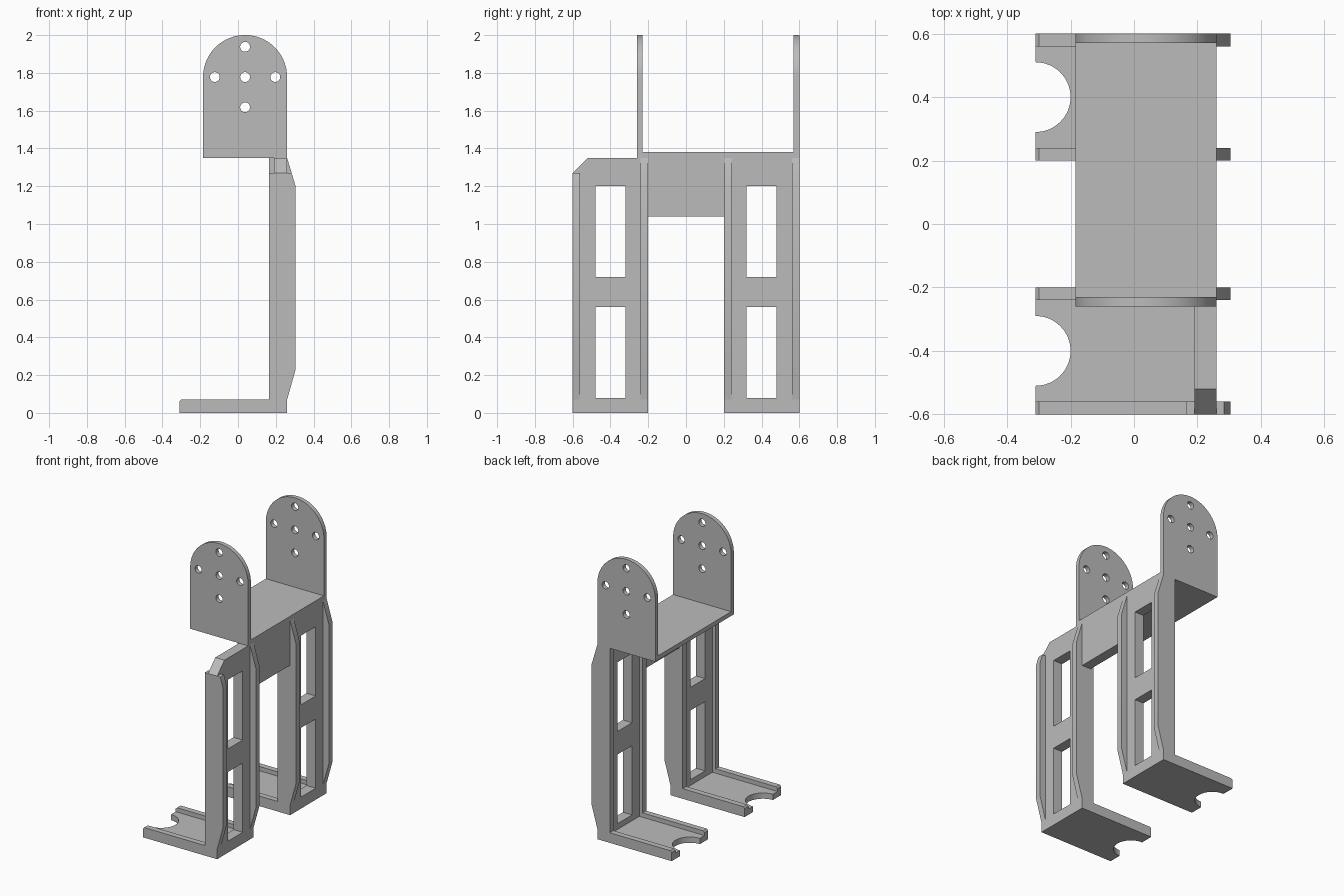
import bpy, bmesh
from math import pi, cos, sin
from mathutils import Matrix, Vector

if "Cube" in bpy.data.objects:
    bpy.data.objects.remove(bpy.data.objects["Cube"])

grey = bpy.data.materials.new("Light grey")
grey.use_nodes = True
colour = (0.5, 0.5, 0.5, 1)
grey.diffuse_color = colour
grey.node_tree.nodes["Principled BSDF"].inputs["Base Color"].default_value = colour

# Axes of each drawing plane: sketch x, sketch y, thickness direction
PLANES = {
    "XY": ((1, 0, 0), (0, 1, 0), (0, 0, 1)),
    "XZ": ((1, 0, 0), (0, 0, 1), (0, 1, 0)),
    "YZ": ((0, 1, 0), (0, 0, 1), (1, 0, 0)),
}


def arc(cx, cy, r, start, end, n):
    return [(cx + r * cos(start + (end - start) * i / n),
             cy + r * sin(start + (end - start) * i / n)) for i in range(n + 1)]


def rect(x0, x1, y0, y1):
    return [(x0, y0), (x1, y0), (x1, y1), (x0, y1)]


def plate(name, plane, outline, low, high, holes=()):
    """Extrude a flat outline with holes between two offsets of its plane."""
    curve = bpy.data.curves.new(name, "CURVE")
    curve.dimensions = "2D"
    curve.fill_mode = "BOTH"
    curve.extrude = (high - low) / 2
    for loop in [outline, *holes]:
        spline = curve.splines.new("POLY")
        spline.points.add(len(loop) - 1)
        for point, (u, v) in zip(spline.points, loop):
            point.co = (u, v, 0, 1)
        spline.use_cyclic_u = True
    helper = bpy.data.objects.new(name + "_sketch", curve)
    mesh = bpy.data.meshes.new_from_object(helper)
    bpy.data.objects.remove(helper)
    bpy.data.curves.remove(curve)

    u, v, w = (Vector(a) for a in PLANES[plane])
    axes = Matrix((u, v, w)).transposed().to_4x4()
    mesh.transform(Matrix.Translation(w * (low + high) / 2) @ axes)
    bm = bmesh.new()
    bm.from_mesh(mesh)
    bmesh.ops.remove_doubles(bm, verts=bm.verts, dist=0.0002)
    bmesh.ops.recalc_face_normals(bm, faces=bm.faces)
    bm.to_mesh(mesh)
    bm.free()
    mesh.name = name
    mesh.materials.clear()
    mesh.materials.append(grey)
    obj = bpy.data.objects.new(name, mesh)
    bpy.context.collection.objects.link(obj)
    bpy.ops.object.select_all(action="DESELECT")
    obj.select_set(True)
    bpy.context.view_layer.objects.active = obj
    bpy.ops.object.shade_smooth_by_angle()
    return obj


# Upright wall: two windowed legs joined by a cross panel
wall = [(-0.6, 0), (-0.2, 0), (-0.2, 1.04), (0.2, 1.04), (0.2, 0), (0.6, 0),
        (0.6, 1.35), (-0.52, 1.35), (-0.6, 1.27)]
windows = [rect(y - 0.08, y + 0.08, z, z + 0.48)
           for y in (-0.4, 0.4) for z in (0.08, 0.72)]
plate("leg_wall", "YZ", wall, 0.19, 0.26, windows)

# Feet with a round notch in the toe
for side, y in (("front", -0.4), ("back", 0.4)):
    foot = [(-0.31, y + 0.2), (0.19, y + 0.2), (0.19, y - 0.2), (-0.31, y - 0.2)]
    foot += arc(-0.31, y, 0.11, -pi / 2, pi / 2, 32)
    plate(side + "_foot", "XY", foot, 0, 0.04)

# L-shaped stiffening ribs along both edges of each leg and foot
lower = [(-0.31, 0), (0.26, 0), (0.26, 0.07), (0.305, 0.23), (0.305, 1.2)]
toe = [(0.165, 0.07), (-0.3, 0.07), (-0.31, 0.06)]
full_rib = lower + [(0.26, 1.35), (0.165, 1.35)] + toe
short_rib = lower + [(0.284, 1.27), (0.165, 1.27)] + toe
for name, y, rib in (("front_outer", -0.6, short_rib), ("front_inner", -0.24, full_rib),
                     ("back_inner", 0.2, full_rib), ("back_outer", 0.56, full_rib)):
    plate(name + "_rib", "XZ", rib, y, y + 0.04)

# U-bracket: shelf and two rounded ears with mounting holes
plate("bracket_shelf", "XY", rect(-0.185, 0.26, -0.26, 0.6), 1.35, 1.38)
cx, cz, reach = 0.0375, 1.778, 0.16
ear = [(-0.185, 1.35), (0.26, 1.35)] + arc(cx, cz, 0.2225, 0, pi, 40)
holes = [arc(cx + dx * reach, cz + dz * reach, 0.026, 0, 2 * pi, 24)[:-1]
         for dx, dz in ((0, 0), (1, 0), (-1, 0), (0, 1), (0, -1))]
for side, y in (("front", -0.26), ("back", 0.57)):
    plate(side + "_ear", "XZ", ear, y, y + 0.03, holes)
